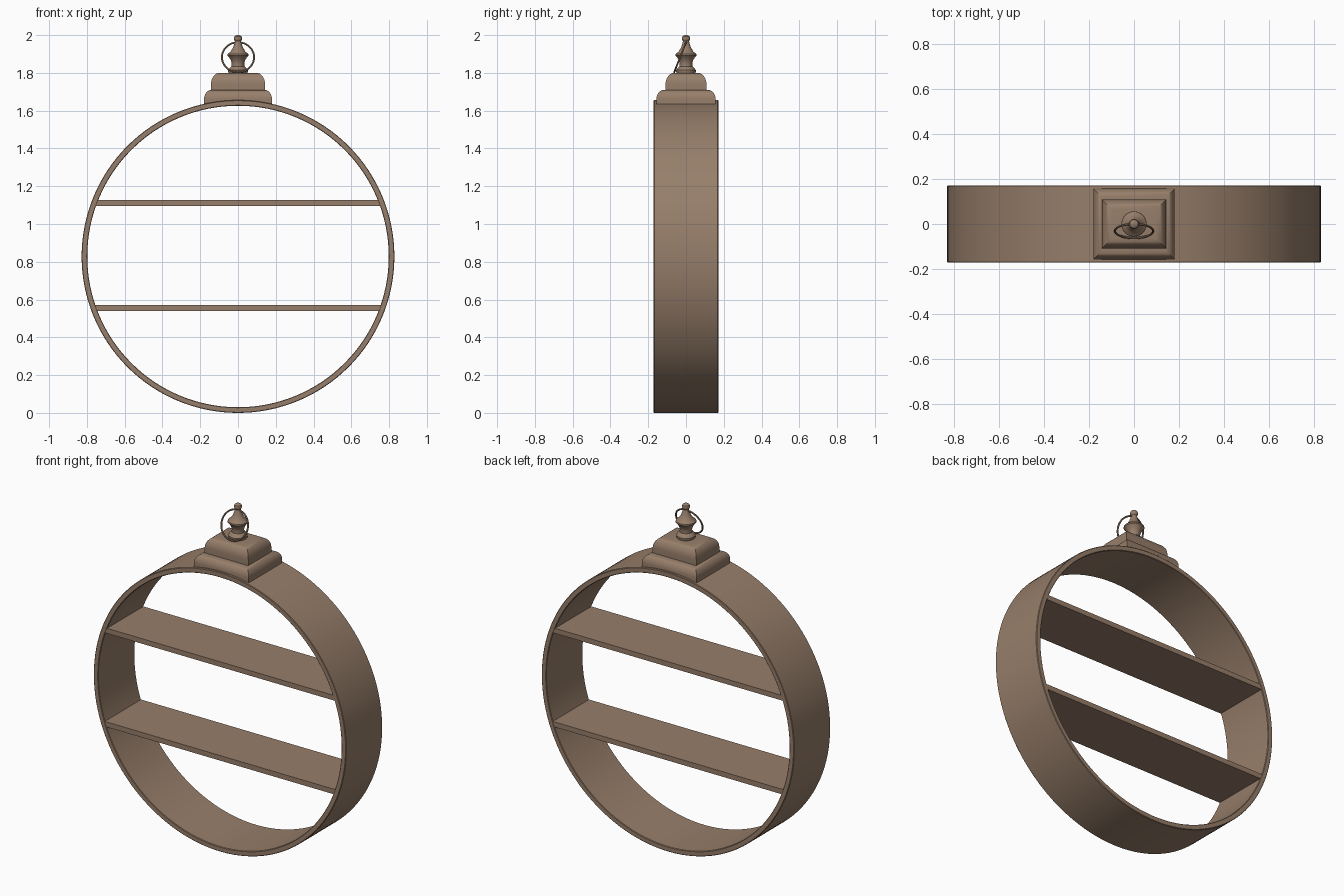
import bpy, bmesh, math
from mathutils import Matrix

if "Cube" in bpy.data.objects:
    bpy.data.objects.remove(bpy.data.objects["Cube"])

wood = bpy.data.materials.new("warm brown")
wood.diffuse_color = (0.31, 0.21, 0.145, 1)
wood.use_nodes = True
wood.node_tree.nodes["Principled BSDF"].inputs["Base Color"].default_value = wood.diffuse_color


def make(name, bm, smooth=True):
    bmesh.ops.recalc_face_normals(bm, faces=bm.faces)
    me = bpy.data.meshes.new(name)
    bm.to_mesh(me)
    bm.free()
    me.materials.append(wood)
    ob = bpy.data.objects.new(name, me)
    bpy.context.collection.objects.link(ob)
    if smooth:
        bpy.ops.object.select_all(action='DESELECT')
        ob.select_set(True)
        bpy.context.view_layer.objects.active = ob
        bpy.ops.object.shade_smooth_by_angle(angle=math.radians(35))
    return ob


def lathe(name, profile, segs, closed=False, matrix=Matrix()):
    """Spin (radius, height) points round z; a closed profile makes a ring."""
    bm = bmesh.new()
    rings = []
    for r, h in profile:
        if r == 0:
            rings.append([bm.verts.new((0, 0, h))] * segs)
        else:
            rings.append([bm.verts.new((r * math.cos(2 * math.pi * i / segs),
                                        r * math.sin(2 * math.pi * i / segs), h))
                          for i in range(segs)])
    pairs = list(zip(rings, rings[1:])) + ([(rings[-1], rings[0])] if closed else [])
    for a, b in pairs:
        for i in range(segs):
            j = (i + 1) % segs
            bm.faces.new(list(dict.fromkeys((a[i], a[j], b[j], b[i]))))
    bm.transform(matrix)
    return make(name, bm)


def tier(name, hx, hy, z0, z1, rx, rz):
    """Rectangular block whose upper edges roll over in a quarter round."""
    bm = bmesh.new()
    steps = 8
    levels = [(0, z0)]
    for k in range(steps + 1):
        t = k / steps * math.pi / 2
        levels.append((rx * (1 - math.cos(t)), z1 - rz + rz * math.sin(t)))
    loops = [[bm.verts.new((sx * (hx - d), sy * (hy - d), z))
              for sx, sy in ((-1, -1), (1, -1), (1, 1), (-1, 1))] for d, z in levels]
    for a, b in zip(loops, loops[1:]):
        for i in range(4):
            j = (i + 1) % 4
            bm.faces.new((a[i], a[j], b[j], b[i]))
    bm.faces.new(loops[0])
    bm.faces.new(loops[-1])
    return make(name, bm)


# Round frame, with tiny chamfers on its rims
CZ, RO, RI, HD, C = 0.828, 0.828, 0.798, 0.171, 0.003
frame = [(RO, -HD + C), (RO, HD - C), (RO - C, HD), (RI + C, HD),
         (RI, HD - C), (RI, -HD + C), (RI + C, -HD), (RO - C, -HD)]
lathe("round_frame", frame, 128, True,
      Matrix.Translation((0, 0, CZ)) @ Matrix.Rotation(math.pi / 2, 4, 'X'))

# Two shelves
for name, z in (("lower_shelf", 0.555), ("upper_shelf", 1.111)):
    bm = bmesh.new()
    bmesh.ops.create_cube(bm, size=1, matrix=Matrix.Translation((0, 0, z))
                          @ Matrix.Diagonal((1.51, 0.34, 0.03, 1)))
    make(name, bm, False)

# Stepped base on top
tier("lower_plinth", 0.18, 0.157, 1.636, 1.71, 0.04, 0.05)
tier("upper_plinth", 0.143, 0.108, 1.705, 1.80, 0.045, 0.06)

# Turned finial
lathe("finial", [(0, 1.795), (0.046, 1.795), (0.052, 1.805), (0.052, 1.815),
                 (0.044, 1.826), (0.034, 1.835), (0.033, 1.85), (0.038, 1.868),
                 (0.050, 1.886), (0.056, 1.892), (0.055, 1.90), (0.040, 1.912),
                 (0.027, 1.932), (0.019, 1.955), (0.016, 1.968), (0.020, 1.974),
                 (0.022, 1.983), (0.019, 1.993), (0.011, 1.999), (0, 2.0)], 40)

# Leaning hanging ring
wire = [(0.085 + 0.005 * math.cos(math.pi * k / 5), 0.005 * math.sin(math.pi * k / 5))
        for k in range(10)]
lathe("hanging_ring", wire, 64, True,
      Matrix.Translation((0, -0.031, 1.883))
      @ Matrix.Rotation(math.radians(90 - 21.5), 4, 'X'))
